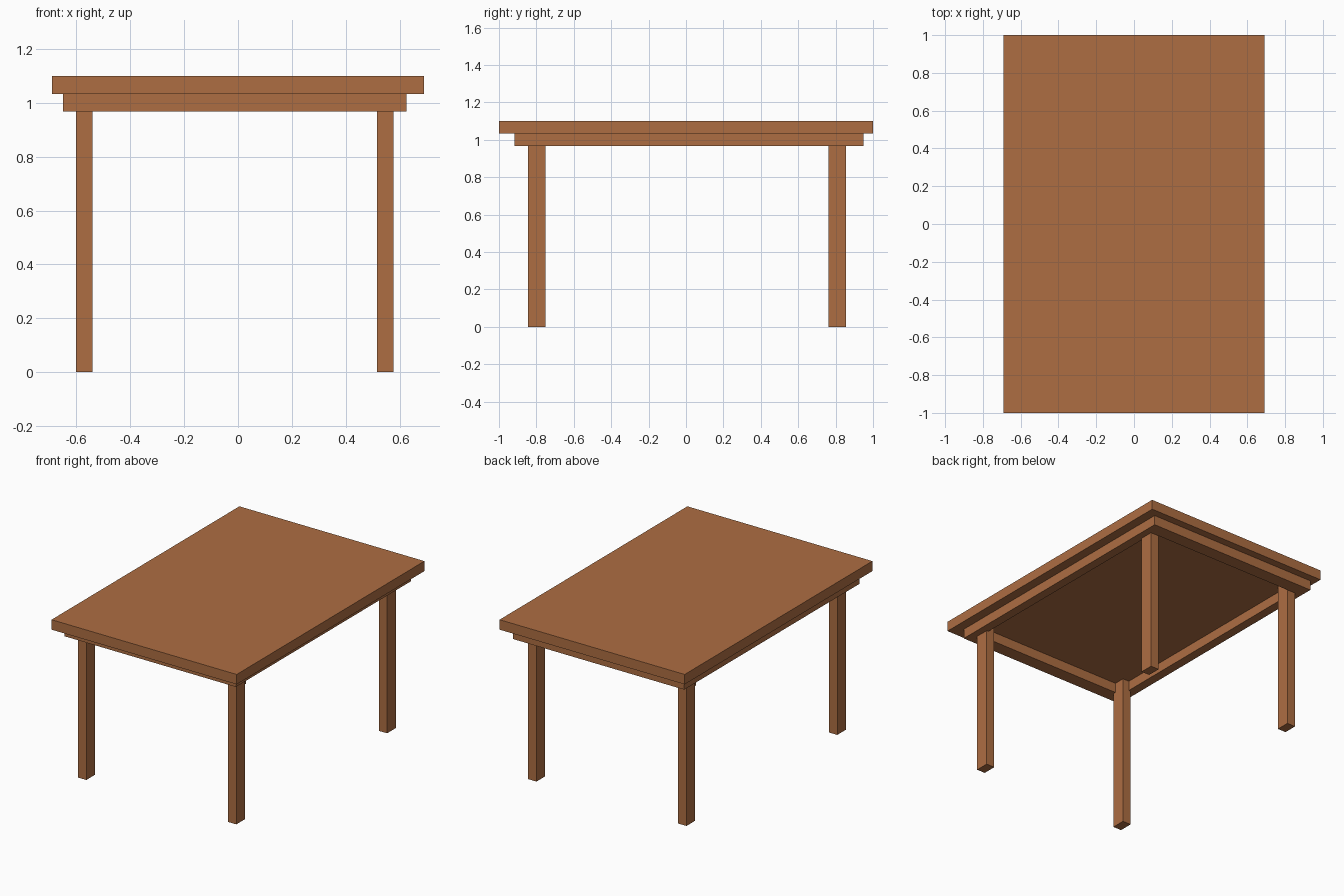
import bpy
import bmesh

if "Cube" in bpy.data.objects:
    bpy.data.objects.remove(bpy.data.objects["Cube"])

wood = bpy.data.materials.new("warm brown wood")
wood.diffuse_color = (0.42, 0.155, 0.055, 1.0)
wood.use_nodes = True
wood.node_tree.nodes["Principled BSDF"].inputs["Base Color"].default_value = wood.diffuse_color


def box(name, x, y, z):
    """Box from (min, max) ranges on each axis."""
    bm = bmesh.new()
    bmesh.ops.create_cube(bm, size=1.0)
    for v in bm.verts:
        for i, (lo, hi) in enumerate((x, y, z)):
            v.co[i] = lo if v.co[i] < 0 else hi
    mesh = bpy.data.meshes.new(name)
    bm.to_mesh(mesh)
    bm.free()
    mesh.materials.append(wood)
    obj = bpy.data.objects.new(name, mesh)
    bpy.context.collection.objects.link(obj)
    return obj


TOP_Z = 1.033
APRON_Z = (0.967, TOP_Z)

# Table top
box("table_top", (-0.69, 0.69), (-1.0, 1.0), (TOP_Z, 1.10))

# Apron: long side rails, with end rails fitted between them
for side, x in (("left", (-0.65, -0.588)), ("right", (0.564, 0.626))):
    box(side + "_apron", x, (-0.917, 0.948), APRON_Z)
for side, y in (("front", (-0.917, -0.825)), ("back", (0.856, 0.948))):
    box(side + "_apron", (-0.588, 0.564), y, APRON_Z)

# Legs reach up to the underside of the top, just inside the apron
for y_side, y in (("front", (-0.844, -0.751)), ("back", (0.763, 0.855))):
    for x_side, x in (("left", (-0.602, -0.54)), ("right", (0.516, 0.578))):
        box(f"{y_side}_{x_side}_leg", x, y, (0.0, TOP_Z))
